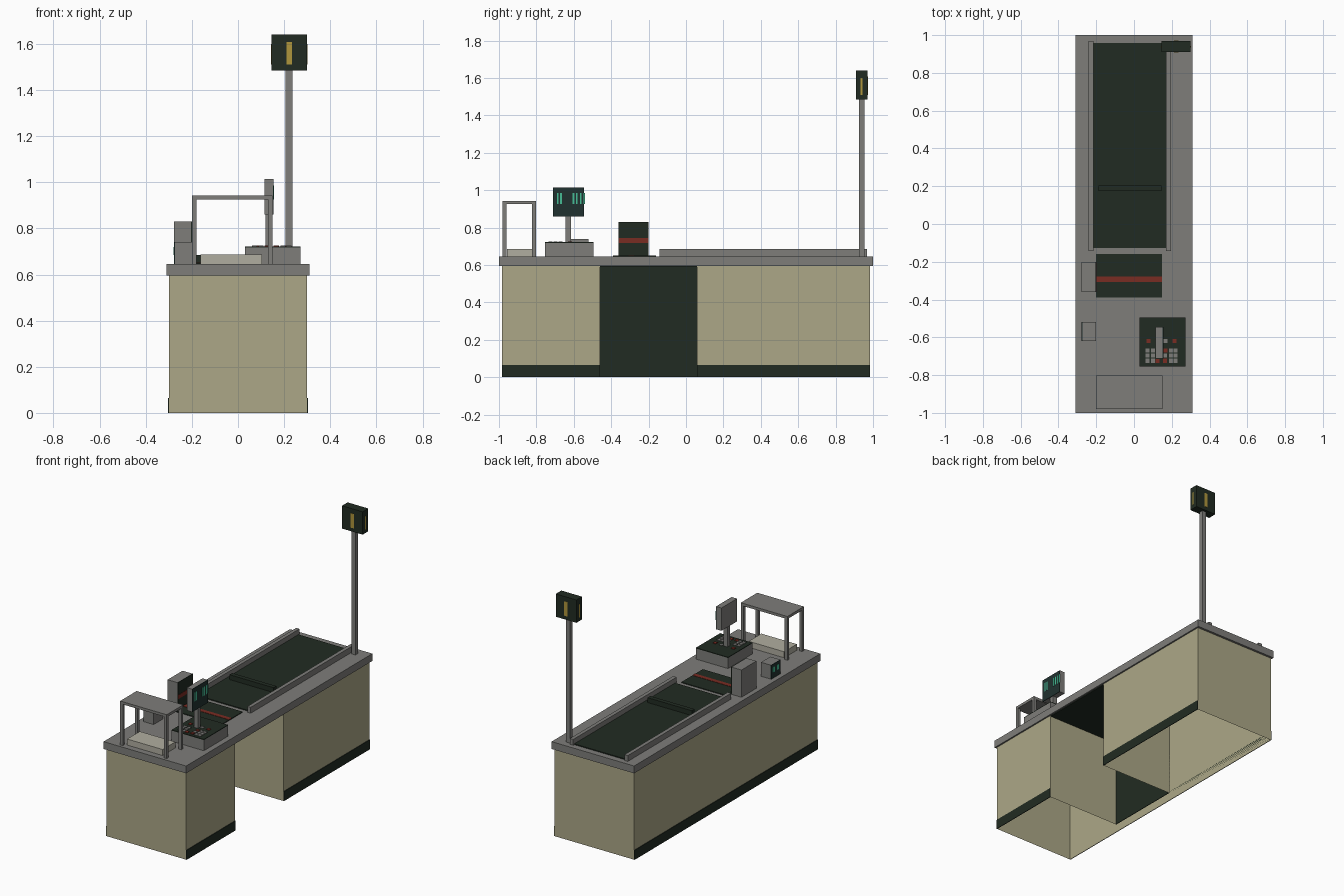
import bpy, bmesh

if "Cube" in bpy.data.objects:
    bpy.data.objects.remove(bpy.data.objects["Cube"])

def mat(name, r, g, b):
    m = bpy.data.materials.new(name)
    m.diffuse_color = (r, g, b, 1)
    m.use_nodes = True
    m.node_tree.nodes["Principled BSDF"].inputs["Base Color"].default_value = m.diffuse_color
    return m

BEIGE = mat("beige_panel", .413, .386, .242)
GRAY = mat("gray_metal", .209, .206, .195)
DARK = mat("dark_green", .0152, .0242, .016)
RED = mat("red", .195, .025, .016)
TEAL = mat("teal_display", .061, .515, .305)
YELLOW = mat("yellow", .434, .305, .045)
TRAY = mat("pale_gray", .434, .423, .352)
SCREEN = mat("screen_dark", .0145, .031, .029)

def finish(name, bm, m):
    me = bpy.data.meshes.new(name)
    bm.to_mesh(me)
    bm.free()
    me.materials.append(m)
    ob = bpy.data.objects.new(name, me)
    bpy.context.collection.objects.link(ob)
    return ob

def box(name, m, x0, x1, y0, y1, z0, z1):
    bm = bmesh.new()
    bmesh.ops.create_cube(bm, size=1)
    for v in bm.verts:
        v.co = (x1 if v.co.x > 0 else x0, y1 if v.co.y > 0 else y0, z1 if v.co.z > 0 else z0)
    return finish(name, bm, m)

def walls(name, m, path, z0, z1):
    """Open vertical sheet following a closed plan outline."""
    bm = bmesh.new()
    lo = [bm.verts.new((x, y, z0)) for x, y in path]
    hi = [bm.verts.new((x, y, z1)) for x, y in path]
    n = len(path)
    for i in range(n):
        j = (i + 1) % n
        bm.faces.new((lo[i], lo[j], hi[j], hi[i]))
    return finish(name, bm, m)

TOP = .645
K0, K1, KX = -.46, .06, -.24     # knee space limits

# cabinet shell, open underneath, with the knee space cut into its right side
walls("cabinet", BEIGE, [(-.3, -.985), (.3, -.985), (.3, K0), (KX, K0), (KX, K1),
                         (.3, K1), (.3, .985), (-.3, .985)], 0, .6)
box("knee_space_back", DARK, KX, KX + .004, K0, K1, 0, .595)
box("knee_space_ceiling", DARK, KX, .3, K0, K1, .588, .595)
box("countertop", GRAY, -.31, .31, -1, 1, .595, TOP)

# kick plates along the long sides
box("kick_plate_left", DARK, -.304, -.3, -.985, .985, 0, .065)
box("kick_plate_right_front", DARK, .3, .304, -.985, K0, 0, .065)
box("kick_plate_right_back", DARK, .3, .304, K1, .985, 0, .065)

# conveyor
box("conveyor_belt", DARK, -.215, .17, -.127, .957, TOP, .651)
box("left_rail", GRAY, -.24, -.215, -.142, .968, TOP, .685)
box("right_rail", GRAY, .17, .195, -.142, .968, TOP, .685)
box("goods_divider", DARK, -.187, .145, .175, .205, .651, .684)

# scanner, flat window and upright tower
box("scanner_plate", DARK, -.2, .147, -.39, -.16, TOP, .65)
box("scanner_plate_stripe", RED, -.2, .147, -.307, -.278, .65, .652)
box("scanner_tower", GRAY, -.277, -.204, -.36, -.2, TOP, .83)
box("scanner_tower_window", DARK, -.204, -.2, -.36, -.2, TOP, .83)
box("scanner_tower_stripe", RED, -.2, -.198, -.36, -.2, .718, .745)

# card reader, facing the customer
box("card_reader", GRAY, -.273, -.2, -.62, -.52, TOP, .74)
box("card_reader_face", SCREEN, -.277, -.273, -.62, -.52, TOP, .74)
for i, y in enumerate((-.6, -.555)):
    box(f"card_reader_display_{i}", TEAL, -.279, -.277, y, y + .02, .685, .72)

# register base with keys
box("register_base", GRAY, .03, .272, -.755, -.495, TOP, .717)
box("register_keyboard", DARK, .03, .272, -.755, -.495, .717, .722)
keys = [(.077, -.62, RED), (.167, -.62, GRAY), (.214, -.62, RED), (.167, -.67, RED), (.125, -.725, RED)]
keys += [(x, y, GRAY) for x in (.072, .1, .195, .22) for y in (-.67, -.697, -.724)]
keys += [(.165, -.724, RED), (.165, -.697, GRAY)]
for i, (x, y, m) in enumerate(keys):
    box(f"key_{i}", m, x - .011, x + .011, y - .011, y + .011, .722, .726)

# register display on its stand
box("display_stand", GRAY, .12, .15, -.645, -.615, .72, .88)
box("display_case", GRAY, .115, .151, -.712, -.545, .86, 1.015)
box("display_screen", SCREEN, .151, .155, -.712, -.545, .86, 1.015)
for i, y in enumerate((-.691, -.606, -.567)):
    for side, dy in (("a", 0), ("b", .018)):
        box(f"display_bar_{i}{side}", TEAL, .155, .157, y + dy, y + dy + .009, .925, .985)

# bagging frame with tray
box("frame_top", GRAY, -.2, .15, -.98, -.803, .925, .943)
for sx, x in (("left", -.2), ("right", .13)):
    for sy, y in (("front", -.98), ("back", -.823)):
        box(f"frame_leg_{sx}_{sy}", GRAY, x, x + .02, y, y + .02, TOP, .925)
box("bag_stack", TRAY, -.163, .104, -.958, -.822, TOP, .686)

# lane light on its pole
box("sign_pole", GRAY, .206, .236, .924, .954, TOP, 1.49)
box("sign_box", DARK, .145, .3, .91, .97, 1.485, 1.64)
for name, y in (("front", .908), ("back", .97)):
    box(f"sign_mark_{name}", YELLOW, .211, .235, y, y + .002, 1.51, 1.608)
for name, x in (("left", .143), ("right", .3)):
    box(f"sign_mark_{name}", YELLOW, x, x + .002, .934, .943, 1.51, 1.6)
